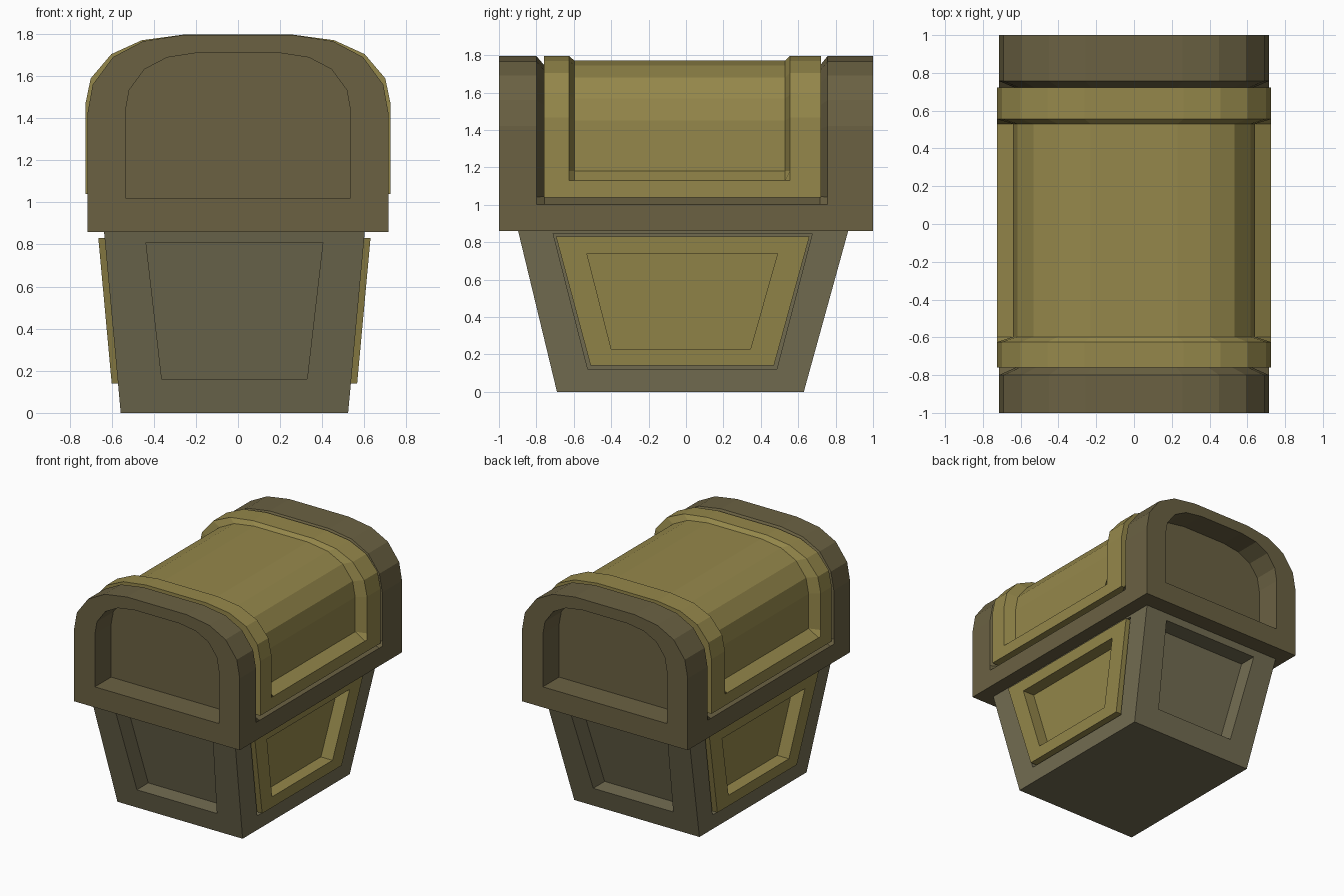
import bpy, bmesh

if "Cube" in bpy.data.objects:
    bpy.data.objects.remove(bpy.data.objects["Cube"])


def material(name, rgb):
    m = bpy.data.materials.new(name)
    m.diffuse_color = (*rgb, 1)
    m.use_nodes = True
    m.node_tree.nodes["Principled BSDF"].inputs["Base Color"].default_value = m.diffuse_color
    return m


DARK = material("dark_lid", (0.145, 0.12, 0.055))
BASE = material("dark_base", (0.175, 0.155, 0.085))
GOLD = material("gold", (0.30, 0.245, 0.07))


def build(name, shells, mat):
    """Each shell is (list of equal-length rings, cap first ring, cap last ring)."""
    bm = bmesh.new()
    for rings, cap_first, cap_last in shells:
        vs = [[bm.verts.new(p) for p in r] for r in rings]
        n = len(vs[0])
        for a, b in zip(vs, vs[1:]):
            for i in range(n):
                j = (i + 1) % n
                bm.faces.new((a[i], a[j], b[j], b[i]))
        if cap_first:
            bm.faces.new(vs[0])
        if cap_last:
            bm.faces.new(vs[-1])
    bmesh.ops.remove_doubles(bm, verts=bm.verts, dist=0.0004)
    bmesh.ops.recalc_face_normals(bm, faces=bm.faces)
    me = bpy.data.meshes.new(name)
    bm.to_mesh(me)
    bm.free()
    me.materials.append(mat)
    ob = bpy.data.objects.new(name, me)
    bpy.context.collection.objects.link(ob)
    return ob


# Arched lid profile: two lower corner points per side, then a faceted arch
def arch(y, w, top, low, h):
    half = list(low)
    for fx, fz in ((1, 1), (0.965, 0.63), (0.83, 0.28), (0.63, 0.08), (0.36, 0)):
        half.append((fx * w, top - fz * h))
    return [(x, y, z) for x, z in half] + [(-x, y, z) for x, z in reversed(half)]


def outer(y):
    return arch(y, 0.715, 1.795, [(0.715, 0.86), (0.715, 1.0), (0.715, 1.04)], 0.375)


def groove(y):
    return arch(y, 0.62, 1.745, [(0.715, 0.86), (0.715, 1.0), (0.62, 1.045)], 0.34)


def niche(y):
    return arch(y, 0.535, 1.71, [(0.535, 1.02), (0.535, 1.06), (0.535, 1.10)], 0.28)


# Lid frame: recessed ends, end bands and lower rail
build("lid_frame", [([niche(-0.8), niche(-1), outer(-1), outer(-0.8), groove(-0.757),
                      groove(0.717), outer(0.757), outer(1), niche(1), niche(0.8)],
                     True, True)], DARK)


# Gold lid cover: raised border around a sunken barrel
def rim(y):
    return arch(y, 0.725, 1.796, [(0.725, 1.04), (0.725, 1.13), (0.725, 1.18)], 0.33)


def barrel(y):
    return arch(y, 0.64, 1.77, [(0.725, 1.04), (0.725, 1.13), (0.64, 1.18)], 0.32)


build("lid_cover", [([rim(-0.76), rim(-0.625), barrel(-0.597), barrel(0.53),
                      rim(0.555), rim(0.722)], True, True)], GOLD)

# Tapered base
CX, H = -0.017, 0.87


def side(s, q, off=0.0):
    """Quad (a, b, z bottom; a, b, z top) on the sloping +x or -x wall."""
    a0, b0, z0, a1, b1, z1 = q
    return [(CX + s * (0.54 + 0.08 * z / H + off), y, z)
            for y, z in ((a0, z0), (b0, z0), (b1, z1), (a1, z1))]


def end(s, q, off=0.0):
    """The same on the back (s = 1) or front (s = -1) wall."""
    a0, b0, z0, a1, b1, z1 = q
    b, t = (0.63, 0.24) if s > 0 else (0.69, 0.21)
    return [(CX + x, s * (b + t * z / H + off), z)
            for x, z in ((a0, z0), (b0, z0), (b1, z1), (a1, z1))]


side_wall = (-0.69, 0.63, 0, -0.90, 0.87, H)
side_slot = (-0.525, 0.485, 0.12, -0.71, 0.675, 0.845)
end_wall = (-0.54, 0.54, 0, -0.62, 0.62, H)
end_slot = (-0.345, 0.345, 0.16, -0.42, 0.42, 0.81)
shells = []
for s in (-1, 1):
    shells.append(([side(s, side_wall), side(s, side_slot), side(s, side_slot, -0.12)], False, True))
    shells.append(([end(s, end_wall), end(s, end_slot), end(s, end_slot, -0.14)], False, True))
L, R = side(-1, side_wall), side(1, side_wall)
shells.append(([[L[0], L[1], R[1], R[0]]], True, False))
shells.append(([[L[3], L[2], R[2], R[3]]], True, False))
build("base", shells, BASE)

# Gold framed panels set into the base sides
panel = (-0.51, 0.47, 0.14, -0.695, 0.66, 0.83)
sunk = (-0.40, 0.345, 0.23, -0.53, 0.49, 0.74)
for s, name in ((-1, "left_panel"), (1, "right_panel")):
    build(name, [([side(s, panel, -0.12), side(s, panel, 0.03),
                   side(s, sunk, 0.03), side(s, sunk, -0.07)], True, True)], GOLD)
